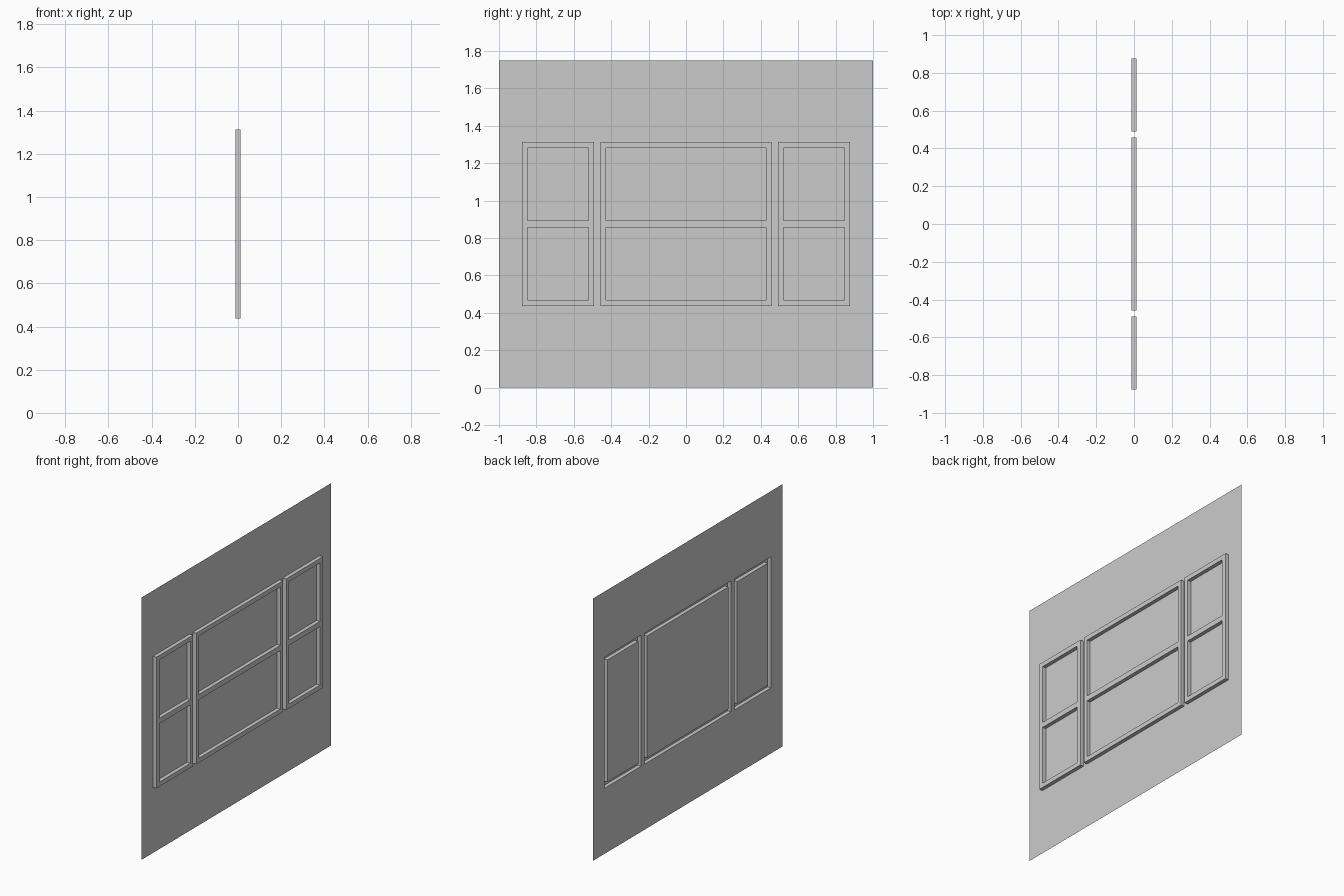
import bpy, bmesh

if "Cube" in bpy.data.objects:
    bpy.data.objects.remove(bpy.data.objects["Cube"])

X0, X1 = -0.0127, 0.0127          # wall plane and frame front plane
BAR = 0.03                        # frame bar width
Z0, Z1 = 0.4375, 1.3125           # window bottom and top
WINDOWS = {"left": (-0.877, -0.491), "centre": (-0.458, 0.458), "right": (0.491, 0.877)}


def sheet(name, ys, zs, x, keep, depth=0.0):
    """Flat sheet of grid cells facing +x; open rims are pulled back by depth."""
    bm = bmesh.new()
    v = [[bm.verts.new((x, y, z)) for z in zs] for y in ys]
    for i in range(len(ys) - 1):
        for j in range(len(zs) - 1):
            if keep(i, j):
                bm.faces.new((v[i][j], v[i + 1][j], v[i + 1][j + 1], v[i][j + 1]))
    if depth:
        rim = [e for e in bm.edges if e.is_boundary]
        ext = bmesh.ops.extrude_edge_only(bm, edges=rim)["geom"]
        moved = [g for g in ext if isinstance(g, bmesh.types.BMVert)]
        bmesh.ops.translate(bm, vec=(-depth, 0, 0), verts=moved)
        bmesh.ops.recalc_face_normals(bm, faces=bm.faces)
        if max(bm.faces, key=lambda f: f.calc_center_median().x).normal.x < 0:
            bmesh.ops.reverse_faces(bm, faces=bm.faces)
    loose = [p for p in bm.verts if not p.link_faces]
    bmesh.ops.delete(bm, geom=loose, context='VERTS')
    me = bpy.data.meshes.new(name)
    bm.to_mesh(me)
    bm.free()
    ob = bpy.data.objects.new(name, me)
    bpy.context.collection.objects.link(ob)
    return ob


# thin wall with three openings
wall_ys = [-1] + [y for pair in WINDOWS.values() for y in pair] + [1]
sheet("wall", wall_ys, [0, Z0, Z1, 1.75], X0, lambda i, j: j != 1 or i % 2 == 0)

zm = (Z0 + Z1) / 2
for side, (a, b) in WINDOWS.items():
    # hollow raised frame, open at the back
    sheet(side + "_window_frame", [a, a + BAR, b - BAR, b], [Z0, Z0 + BAR, Z1 - BAR, Z1],
          X1, lambda i, j: (i, j) != (1, 1), X1 - X0)
    # pane level with the wall
    sheet(side + "_pane", [a + BAR, b - BAR], [Z0 + BAR, Z1 - BAR], X0, lambda i, j: True)
    # crossbar halfway up
    sheet(side + "_crossbar", [a + BAR, b - BAR], [zm - 0.0175, zm + 0.0175],
          X1, lambda i, j: True, X1 - X0)
